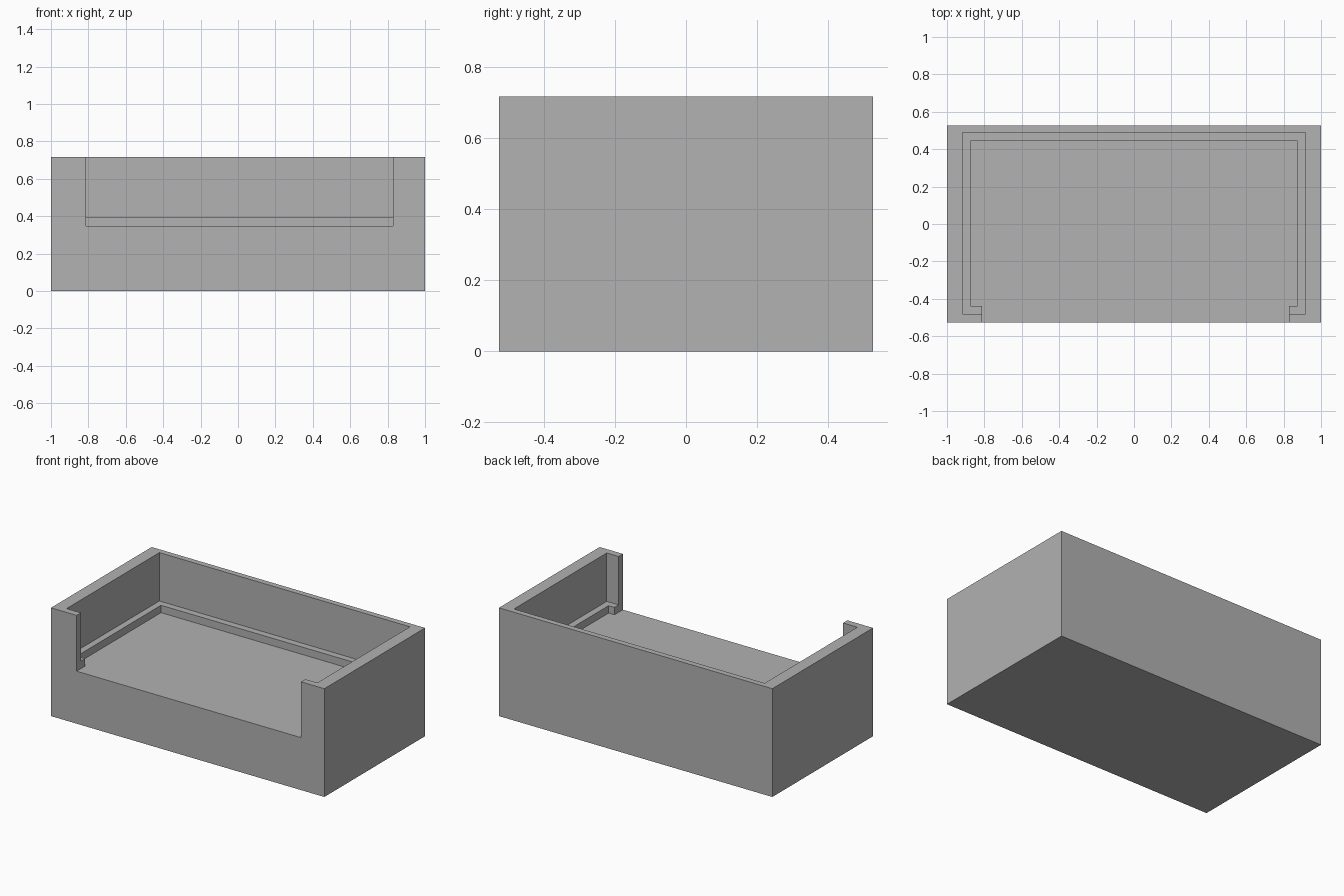
import bpy

default = bpy.data.objects.get("Cube")
if default:
    bpy.data.objects.remove(default, do_unlink=True)

# Single plain grey
grey = bpy.data.materials.new("plain_grey")
grey.use_nodes = True
colour = (0.445, 0.445, 0.445, 1)
grey.diffuse_color = colour
grey.node_tree.nodes["Principled BSDF"].inputs["Base Color"].default_value = colour

HEIGHT, LEDGE, FLOOR = 0.716, 0.396, 0.347
HALF_W, HALF_D = 1.0, 0.526
ABOVE = HEIGHT + 0.2


def box(name, low, high):
    """Box spanning two opposite corners."""
    centre = [(a + b) / 2 for a, b in zip(low, high)]
    bpy.ops.mesh.primitive_cube_add(size=1, location=centre)
    obj = bpy.context.object
    obj.name = name
    obj.scale = [b - a for a, b in zip(low, high)]
    bpy.ops.object.transform_apply(location=True, rotation=False, scale=True)
    obj.data.materials.append(grey)
    return obj


def cut(target, cutter):
    """Subtract a cutter, then discard it."""
    mod = target.modifiers.new("cut", "BOOLEAN")
    mod.operation = "DIFFERENCE"
    mod.solver = "EXACT"
    mod.object = cutter
    bpy.ops.object.select_all(action="DESELECT")
    bpy.context.view_layer.objects.active = target
    target.select_set(True)
    bpy.ops.object.modifier_apply(modifier=mod.name)
    bpy.data.objects.remove(cutter, do_unlink=True)


# Solid outer block
tray = box("open_front_tray", (-HALF_W, -HALF_D, 0), (HALF_W, HALF_D, HEIGHT))

# Wide upper recess down to the ledge
cut(tray, box("upper_recess", (-0.917, -0.481, LEDGE), (0.917, 0.488, ABOVE)))

# Narrower lower recess down to the floor
cut(tray, box("lower_recess", (-0.874, -0.438, FLOOR), (0.873, 0.444, ABOVE)))

# Front opening, slightly off centre, level with the floor
cut(tray, box("front_opening", (-0.812, -HALF_D - 0.2, FLOOR), (0.83, 0, ABOVE)))
